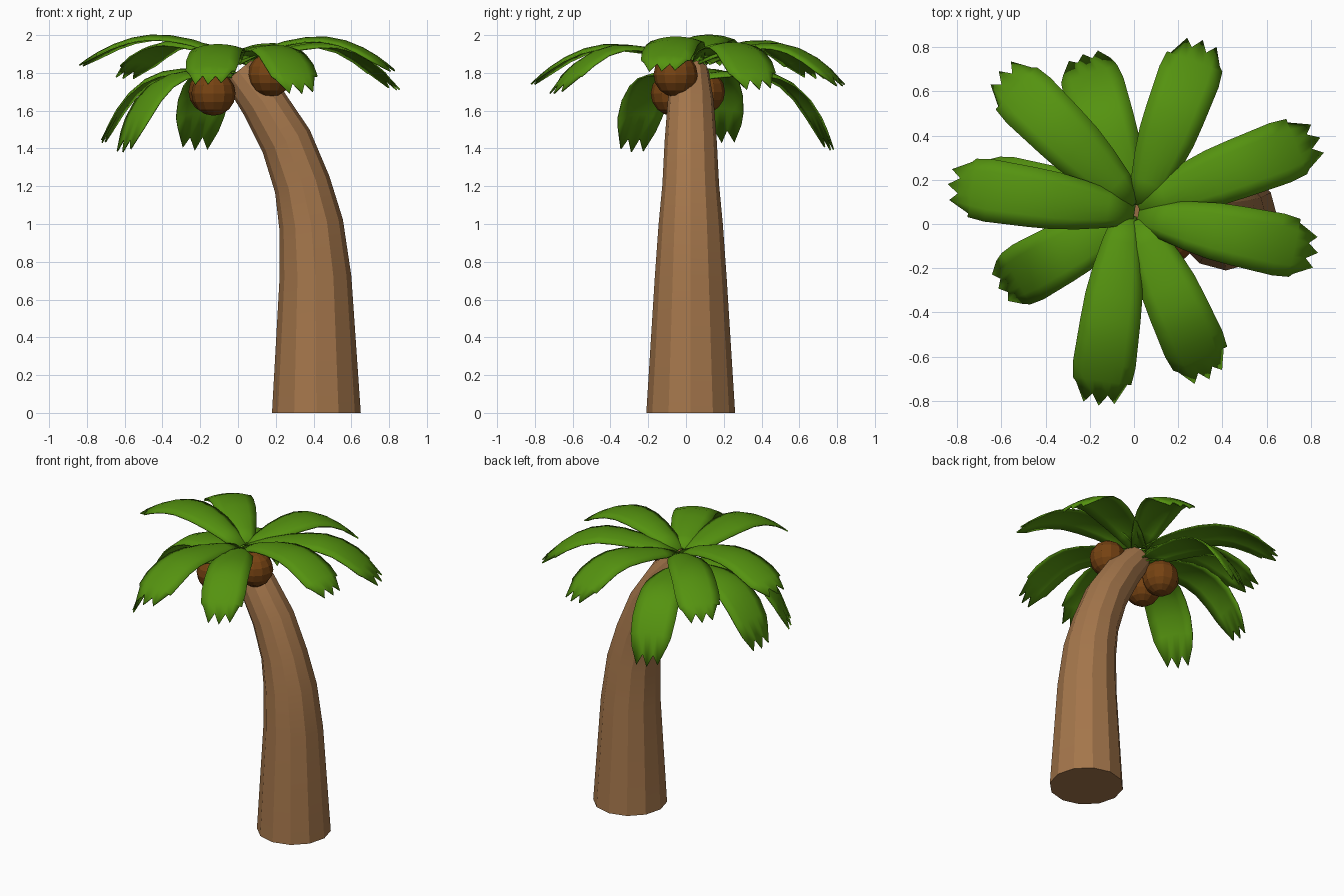
import bpy, bmesh, math
from mathutils import Vector

if "Cube" in bpy.data.objects:
    bpy.data.objects.remove(bpy.data.objects["Cube"])


def material(name, rgb):
    m = bpy.data.materials.new(name)
    m.diffuse_color = (*rgb, 1)
    m.use_nodes = True
    m.node_tree.nodes["Principled BSDF"].inputs["Base Color"].default_value = m.diffuse_color
    return m


BARK = material("bark_brown", (0.37, 0.18, 0.07))
GREEN = material("leaf_green", (0.09, 0.29, 0.005))
SHELL = material("coconut_brown", (0.18, 0.055, 0.006))


def finish(bm, name, mat, smooth=False):
    bmesh.ops.recalc_face_normals(bm, faces=bm.faces)
    me = bpy.data.meshes.new(name)
    bm.to_mesh(me)
    bm.free()
    me.materials.append(mat)
    ob = bpy.data.objects.new(name, me)
    bpy.context.collection.objects.link(ob)
    if smooth:
        bpy.context.view_layer.objects.active = ob
        ob.select_set(True)
        bpy.ops.object.shade_smooth_by_angle(angle=math.radians(smooth))
        ob.select_set(False)
    return ob


# Trunk: tapered rings swept along a leaning curve (x, z, radius)
PATH = [(0.415, 0, 0.235), (0.41, 0.72, 0.19), (0.387, 1.0, 0.17),
        (0.34, 1.21, 0.15), (0.255, 1.44, 0.138), (0.13, 1.65, 0.122),
        (0.0, 1.81, 0.095)]
SIDES = 12
bm = bmesh.new()
rings = []
for i, (x, z, r) in enumerate(PATH):
    a, b = PATH[max(i - 1, 0)], PATH[min(i + 1, len(PATH) - 1)]
    t = Vector((b[0] - a[0], 0, b[1] - a[1])).normalized()
    if i == 0:
        t = Vector((0, 0, 1))
    side = Vector((t.z, 0, -t.x))
    ring = []
    for k in range(SIDES):
        ang = math.tau * k / SIDES
        p = Vector((x, 0.025, z)) + side * r * math.cos(ang)
        ring.append(bm.verts.new(p + Vector((0, r * math.sin(ang), 0))))
    rings.append(ring)
for lo, hi in zip(rings, rings[1:]):
    for k in range(SIDES):
        n = (k + 1) % SIDES
        bm.faces.new((lo[k], lo[n], hi[n], hi[k]))
bm.faces.new(rings[0])
bm.faces.new(rings[-1])
finish(bm, "trunk", BARK, 20)

# Coconuts hanging under the crown
for i, c in enumerate([(-0.13, -0.07, 1.69), (0.17, -0.055, 1.79), (-0.145, 0.09, 1.70)]):
    bm = bmesh.new()
    bmesh.ops.create_uvsphere(bm, u_segments=12, v_segments=8, radius=0.117)
    bmesh.ops.translate(bm, verts=bm.verts, vec=c)
    finish(bm, f"coconut_{i + 1}", SHELL)


# Palm leaves: arched strips with a ragged three-lobed tip
WIDTH = [(0, 0.05), (0.2, 0.10), (0.45, 0.132), (0.8, 0.142), (1, 0.115)]
COLS = [(-1, -0.11), (-0.6, -0.01), (-0.3, -0.06), (0, 0.0),
        (0.3, -0.06), (0.6, -0.02), (1, -0.13)]


def half_width(s):
    for (s0, w0), (s1, w1) in zip(WIDTH, WIDTH[1:]):
        if s <= s1:
            return w0 + (w1 - w0) * (s - s0) / (s1 - s0)
    return WIDTH[-1][1]


def leaf(name, base, tip, peak, tip_z, low):
    base, tip = Vector((*base, 0)), Vector((*tip, 0))
    d = tip - base
    out = d.normalized()
    across = Vector((-out.y, out.x, 0))
    knee, power, z0 = (0.32, 3, 1.79) if low else (0.52, 1.9, 1.87)

    def height(s):
        if s < knee:
            return peak - (peak - z0) * (1 - s / knee) ** 2
        return peak - (peak - tip_z) * ((s - knee) / (1 - knee)) ** power

    bm = bmesh.new()
    rows = []
    steps = [0, 0.14, 0.28, 0.42, 0.55, 0.67, 0.78, 0.87, 1]
    for s in steps:
        row = []
        for u, notch in COLS:
            sc = s + (notch * (0.7 if low else 1) if s == 1 else 0)
            p = base + d * sc + across * u * half_width(s)
            p.z = height(sc) - 0.025 * u * u
            row.append(bm.verts.new(p))
        rows.append(row)
    for a, b in zip(rows, rows[1:]):
        for k in range(len(COLS) - 1):
            bm.faces.new((a[k], b[k], b[k + 1], a[k + 1]))
    ob = finish(bm, name, GREEN, 40)
    sol = ob.modifiers.new("thickness", "SOLIDIFY")
    sol.thickness = 0.008
    sol.offset = 0


LEAVES = [
    # base xy, tip xy, peak height, tip height, low tier
    ((0.03, 0.08), (0.31, 0.83), 1.955, 1.73, False),
    ((0.02, 0.08), (0.84, 0.39), 1.96, 1.71, False),
    ((0.02, 0.04), (0.83, -0.13), 1.99, 1.81, False),
    ((0.02, 0.02), (0.34, -0.70), 1.945, 1.69, False),
    ((-0.04, 0.04), (-0.16, -0.82), 1.95, 1.74, False),
    ((0.0, 0.05), (-0.84, 0.18), 2.0, 1.84, False),
    ((0.0, 0.09), (-0.61, 0.69), 1.97, 1.77, False),
    ((0.0, 0.05), (-0.61, -0.29), 1.81, 1.38, True),
    ((0.0, 0.06), (-0.72, 0.19), 1.82, 1.43, True),
    ((-0.01, 0.08), (-0.23, 0.765), 1.81, 1.39, True),
]
for i, spec in enumerate(LEAVES):
    leaf(f"palm_leaf_{i + 1}", *spec)
